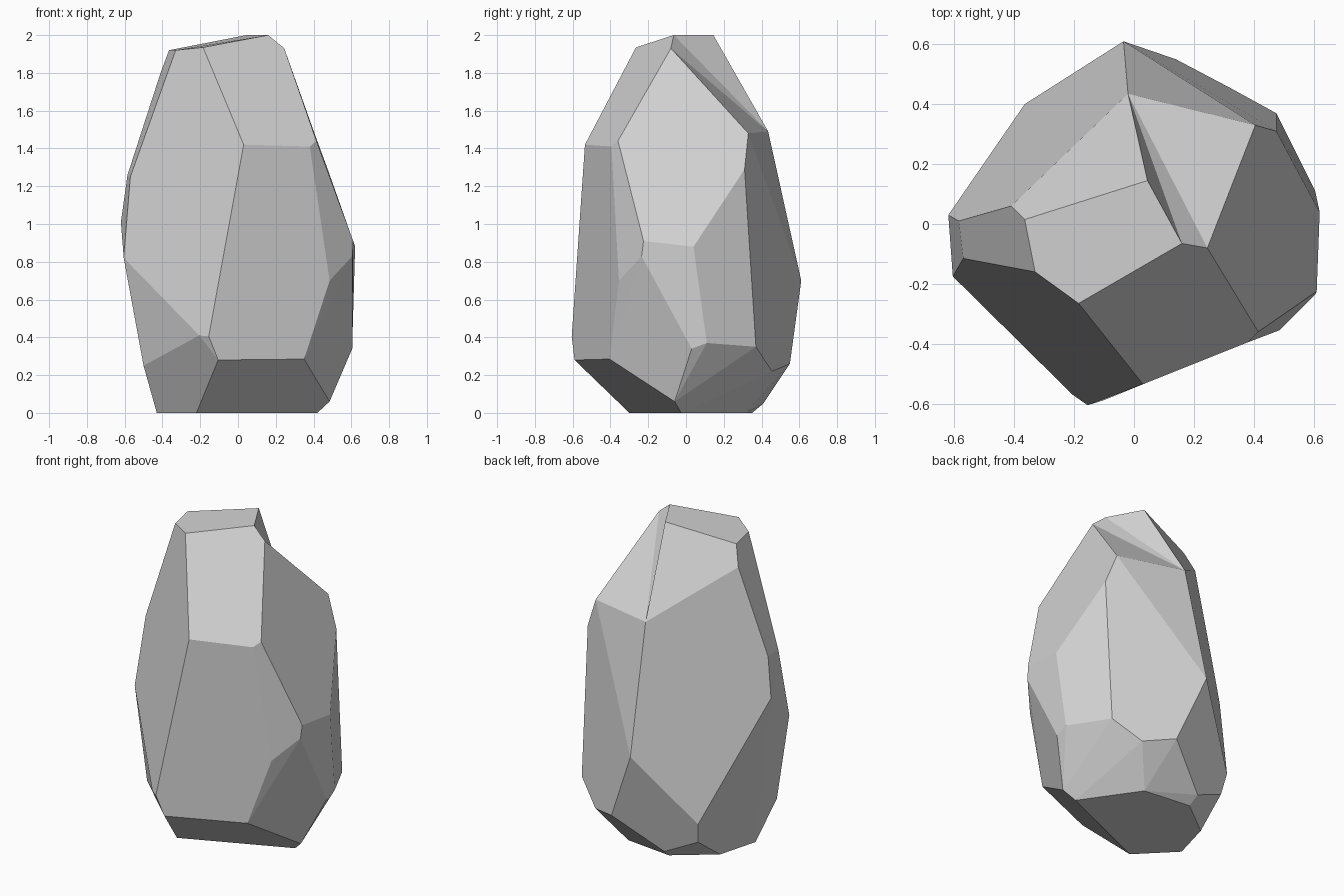
import bpy
import bmesh

# Remove the default cube only
cube = bpy.data.objects.get("Cube")
if cube:
    bpy.data.objects.remove(cube, do_unlink=True)

# Corners of the chipped top facet
ridge_front = (0.16, -0.065, 2.0)
ridge_back = (0.045, 0.145, 2.0)
shoulder = (0.245, -0.08, 1.93)
side_corner = (0.405, 0.33, 1.48)
back_corner = (-0.02, 0.435, 1.49)
chip = [ridge_back, ridge_front, shoulder, side_corner]

# Corners of the boulder, from the crown down to the foot
crown = [
    (-0.185, -0.265, 1.935), (-0.33, -0.16, 1.92), (-0.365, 0.015, 1.92),
    (-0.41, 0.06, 1.8),
]
upper = [
    (0.03, -0.535, 1.42), (0.38, -0.395, 1.41), (0.415, -0.36, 1.44),
    (0.475, 0.31, 1.29), (-0.57, -0.115, 1.25), (-0.585, 0.01, 1.26),
]
waist = [
    (-0.62, 0.03, 1.01), (-0.605, -0.175, 0.82), (0.62, 0.04, 0.88),
    (0.61, -0.225, 0.91), (0.605, -0.235, 0.83), (0.485, -0.355, 0.7),
    (-0.035, 0.61, 0.7),
]
lower = [
    (-0.155, -0.605, 0.405), (-0.205, -0.57, 0.41), (-0.105, -0.59, 0.28),
    (0.35, -0.405, 0.285), (0.605, 0.03, 0.34), (0.605, 0.11, 0.37),
    (0.475, 0.37, 0.35), (0.32, 0.455, 0.22), (0.14, 0.55, 0.26),
    (-0.365, 0.4, 0.28), (-0.345, 0.37, 0.15), (-0.5, -0.2, 0.25),
    (0.485, -0.06, 0.06), (-0.135, 0.41, 0.05),
]
foot = [
    (0.42, -0.025, 0), (0.185, 0.315, 0), (-0.125, 0.35, 0),
    (-0.36, 0.17, 0), (-0.43, -0.085, 0), (-0.22, -0.3, 0),
]


def stone_material(name, grey):
    """Flat matte material of one colour."""
    material = bpy.data.materials.new(name)
    material.use_nodes = True
    colour = (grey, grey, grey, 1)
    material.diffuse_color = colour
    shader = material.node_tree.nodes["Principled BSDF"]
    shader.inputs["Base Color"].default_value = colour
    shader.inputs["Roughness"].default_value = 0.9
    return material


def hollow_facet(bm, rim, apex):
    """Swap the bulging faces inside a rim for a fan that dips inward."""
    members = set(rim + [apex])
    bulge = [f for f in bm.faces if all(v in members for v in f.verts)]
    bmesh.ops.delete(bm, geom=bulge, context="FACES_ONLY")
    # Drop the loose edges left inside the opening
    loose = [e for e in bm.edges if not e.link_faces]
    bmesh.ops.delete(bm, geom=loose, context="EDGES")
    for first, second in zip(rim, rim[1:]):
        bm.faces.new((first, second, apex))


# Wrap the corners in a faceted skin
bm = bmesh.new()
rim = [bm.verts.new(corner) for corner in chip]
apex = bm.verts.new(back_corner)
for corner in crown + upper + waist + lower + foot:
    bm.verts.new(corner)
bmesh.ops.convex_hull(bm, input=list(bm.verts))
stray = [v for v in bm.verts if not v.link_faces]
bmesh.ops.delete(bm, geom=stray, context="VERTS")

# Chip the top and merge nearly flat neighbours into clean facets
hollow_facet(bm, rim, apex)
bmesh.ops.dissolve_limit(
    bm, angle_limit=0.1, verts=list(bm.verts), edges=list(bm.edges)
)
bmesh.ops.recalc_face_normals(bm, faces=list(bm.faces))

mesh = bpy.data.meshes.new("boulder")
bm.to_mesh(mesh)
bm.free()
mesh.materials.append(stone_material("stone grey", 0.65))
boulder = bpy.data.objects.new("boulder", mesh)
bpy.context.collection.objects.link(boulder)
